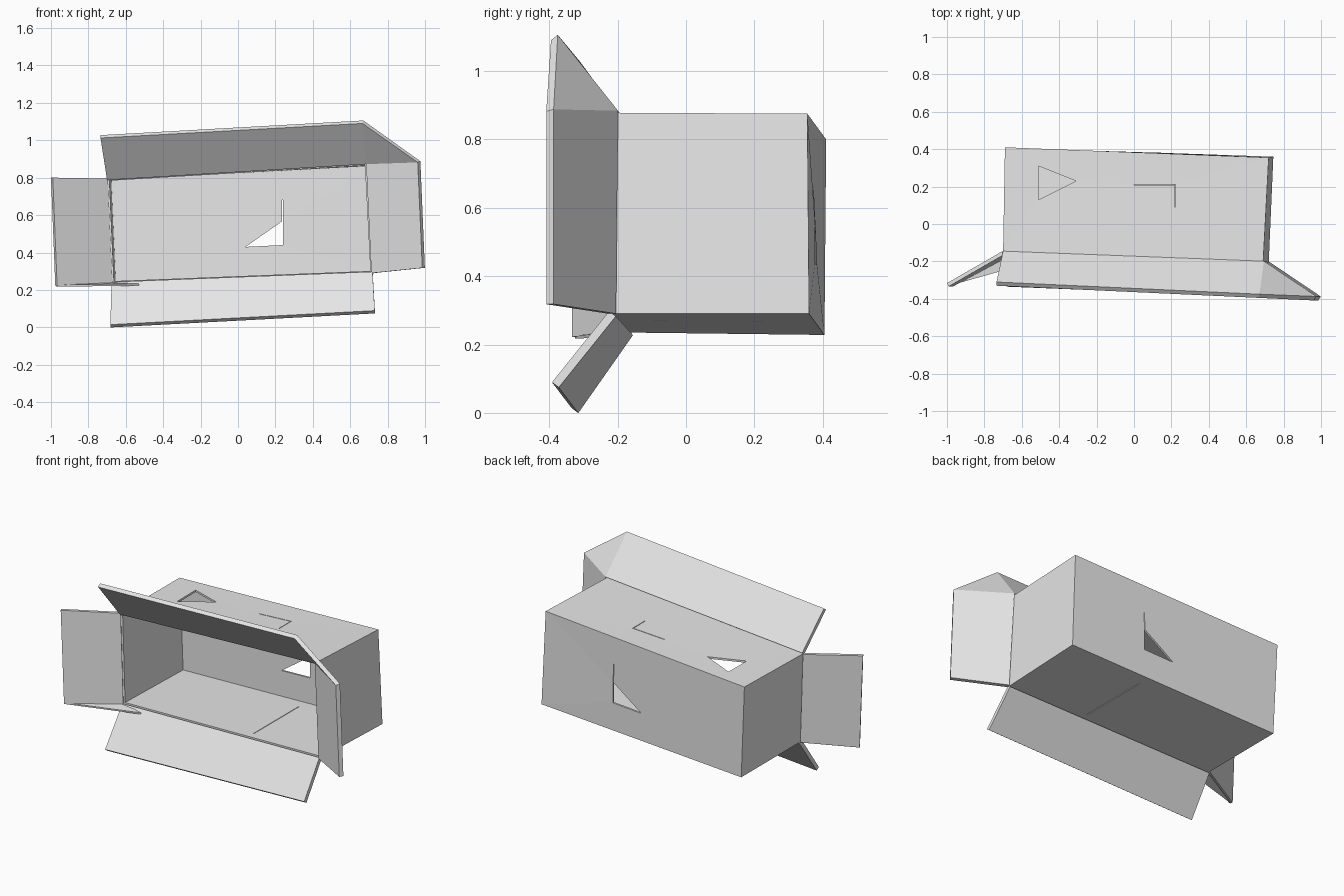
import bpy, bmesh
from mathutils import Vector

cube = bpy.data.objects.get("Cube")
if cube:
    bpy.data.objects.remove(cube, do_unlink=True)

card = bpy.data.materials.new("grey_card")
card.use_nodes = True
GREY = (0.8, 0.8, 0.8, 1)
card.diffuse_color = GREY
card.node_tree.nodes["Principled BSDF"].inputs["Base Color"].default_value = GREY


def make_object(name, faces):
    """Mesh from faces given as lists of points, with shared corners merged."""
    bm = bmesh.new()
    for pts in faces:
        bm.faces.new([bm.verts.new(p) for p in pts])
    bmesh.ops.remove_doubles(bm, verts=bm.verts, dist=0.0005)
    bmesh.ops.recalc_face_normals(bm, faces=bm.faces)
    mesh = bpy.data.meshes.new(name)
    bm.to_mesh(mesh)
    bm.free()
    mesh.materials.append(card)
    ob = bpy.data.objects.new(name, mesh)
    bpy.context.collection.objects.link(ob)
    return ob


def apply(ob, mod):
    bpy.context.view_layer.objects.active = ob
    bpy.ops.object.modifier_apply(modifier=mod.name)


def sheet(name, faces, thickness, offset=0):
    """Folded sheet of card with real thickness."""
    ob = make_object(name, faces)
    mod = ob.modifiers.new("thickness", "SOLIDIFY")
    mod.thickness = thickness
    mod.offset = offset
    mod.use_even_offset = True
    apply(ob, mod)
    return ob


def cut(ob, outline, depth):
    """Cut a straight-sided hole: outline swept along depth."""
    depth = Vector(depth)
    near = [Vector(p) for p in outline]
    far = [p + depth for p in near]
    n = len(near)
    sides = [[near[i], near[(i + 1) % n], far[(i + 1) % n], far[i]] for i in range(n)]
    tool = make_object("cutter", [near, far] + sides)
    tool.hide_render = True
    mod = ob.modifiers.new("hole", "BOOLEAN")
    mod.operation = "DIFFERENCE"
    mod.solver = "EXACT"
    mod.object = tool
    apply(ob, mod)
    bpy.data.objects.remove(tool, do_unlink=True)


# Box corners: l/r = -x/+x, f/b = front/back, t/d = top/bottom
lft, lfd = (-0.70, -0.155, 0.795), (-0.675, -0.165, 0.235)
rft, rfd = (0.69, -0.21, 0.878), (0.72, -0.215, 0.29)
lbt, lbd = (-0.69, 0.41, 0.80), (-0.665, 0.405, 0.228)
rbt, rbd = (0.72, 0.355, 0.875), (0.745, 0.36, 0.29)

# Open box: top, bottom, back and two ends
box = sheet("box_body", [
    [lft, rft, rbt, lbt],
    [lfd, lbd, rbd, rfd],
    [lbt, rbt, rbd, lbd],
    [lft, lbt, lbd, lfd],
    [rft, rfd, rbd, rbt],
], 0.012, -1)

# Torn triangular holes in the top and back
cut(box, [(-0.51, 0.31, 0.65), (-0.51, 0.13, 0.65), (-0.31, 0.23, 0.65)], (0, 0, 0.4))
cut(box, [(0.04, 0.3, 0.43), (0.24, 0.3, 0.57), (0.24, 0.3, 0.44)], (0, 0.3, 0))

# Thin slits, each a narrow block given by its low corner and size
slits = [
    ((0.0, 0.208, 0.7), (0.22, 0.004, 0.3)),
    ((0.217, 0.09, 0.7), (0.004, 0.12, 0.3)),
    ((0.236, 0.3, 0.56), (0.004, 0.2, 0.12)),
    ((0.21, -0.15, 0.15), (0.004, 0.45, 0.2)),
]
for (x, y, z), (w, d, h) in slits:
    cut(box, [(x, y, z), (x + w, y, z), (x + w, y + d, z), (x, y + d, z)], (0, 0, h))

# Top and right flaps, joined by a folded corner
top_l, top_r = (-0.735, -0.32, 1.02), (0.668, -0.385, 1.098)
side_t, side_d = (0.968, -0.398, 0.885), (0.992, -0.398, 0.318)
sheet("top_and_right_flap", [
    [lft, rft, top_r, top_l],
    [rft, side_t, top_r],
    [rft, rfd, side_d, side_t],
], 0.025)

# Left flap with its torn lower corner
out_t, out_d = (-0.995, -0.325, 0.80), (-0.972, -0.325, 0.222)
sheet("left_flap", [[lft, lfd, out_d, out_t]], 0.02)
sheet("left_flap_corner", [[lfd, (-0.53, -0.2, 0.228), out_d]], 0.01)

# Bottom flap hanging forward
sheet("bottom_flap", [[lfd, rfd, (0.732, -0.382, 0.082), (-0.682, -0.325, 0.007)]], 0.025)
